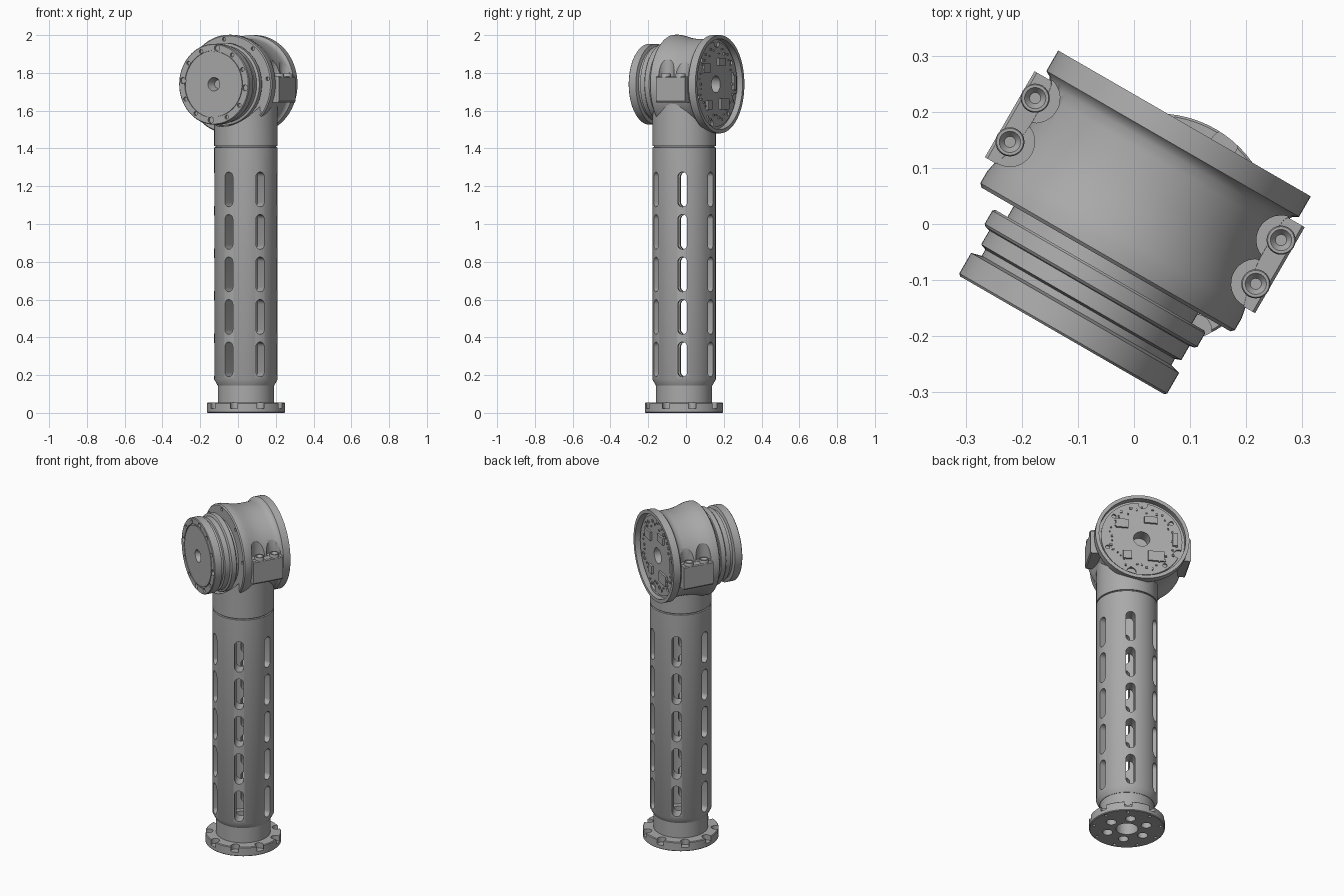
import bpy, bmesh, random
from math import sin, cos, pi, radians
from mathutils import Matrix, Vector

cube = bpy.data.objects.get("Cube")
if cube:
    bpy.data.objects.remove(cube, do_unlink=True)

GREY = (0.4, 0.4, 0.4, 1)
metal = bpy.data.materials.new("metal grey")
metal.use_nodes = True
metal.diffuse_color = GREY
metal.node_tree.nodes["Principled BSDF"].inputs["Base Color"].default_value = GREY

# Frames: the arm column, the head, and the head's horizontal axis (z points to the back)
COLUMN = Matrix.Translation((0.042, -0.01, 0))
HEAD = Matrix.Translation((-0.01, 0.006, 1.74)) @ Matrix.Rotation(radians(-30), 4, 'Z')
AXIS = HEAD @ Matrix.Rotation(radians(-90), 4, 'X')


def move(x, y, z):
    return Matrix.Translation((x, y, z))


def turn(a):
    return Matrix.Rotation(a, 4, 'Z')


def circle(r, n=24):
    return [(r * cos(2 * pi * i / n), r * sin(2 * pi * i / n)) for i in range(n)]


def slot_outline(r, half, n=10):
    pts = []
    for side in (0, 1):
        for i in range(n + 1):
            a = -pi / 2 + pi * side + pi * i / n
            pts.append((r * cos(a) + (-half if side else half), r * sin(a)))
    return pts


def prism(bm, pts, low, high, frame):
    """Add a closed prism over an outline, from low to high along the frame's z."""
    a = [bm.verts.new(frame @ Vector((x, y, low))) for x, y in pts]
    b = [bm.verts.new(frame @ Vector((x, y, high))) for x, y in pts]
    bm.faces.new(a[::-1])
    bm.faces.new(b)
    for i in range(len(pts)):
        j = (i + 1) % len(pts)
        bm.faces.new((a[i], a[j], b[j], b[i]))


def lathe(bm, profile, frame, closed=False, steps=72):
    """Turn a (radius, height) profile around the frame's z."""
    part = bmesh.new()
    vs = [part.verts.new((r, 0, h)) for r, h in profile]
    pairs = list(zip(vs, vs[1:])) + ([(vs[-1], vs[0])] if closed else [])
    es = [part.edges.new(p) for p in pairs]
    bmesh.ops.spin(part, geom=vs + es, cent=(0, 0, 0), axis=(0, 0, 1),
                   angle=2 * pi, steps=steps)
    bmesh.ops.remove_doubles(part, verts=part.verts, dist=1e-5)
    part.transform(frame)
    mesh = bpy.data.meshes.new("turned")
    part.to_mesh(mesh)
    part.free()
    bm.from_mesh(mesh)
    bpy.data.meshes.remove(mesh)


def make(name, bm, cutter=None):
    """Turn a bmesh into an object, cut it if asked, and shade it."""
    def to_object(label, source):
        bmesh.ops.recalc_face_normals(source, faces=source.faces)
        mesh = bpy.data.meshes.new(label)
        source.to_mesh(mesh)
        source.free()
        mesh.materials.append(metal)
        ob = bpy.data.objects.new(label, mesh)
        bpy.context.collection.objects.link(ob)
        return ob
    obj = to_object(name, bm)
    bpy.ops.object.select_all(action='DESELECT')
    bpy.context.view_layer.objects.active = obj
    obj.select_set(True)
    if cutter:
        tool = to_object(name + "_cutter", cutter)
        tool.hide_render = True
        mod = obj.modifiers.new("cut", 'BOOLEAN')
        mod.operation, mod.solver, mod.object = 'DIFFERENCE', 'EXACT', tool
        bpy.ops.object.modifier_apply(modifier=mod.name)
        bpy.data.objects.remove(tool, do_unlink=True)
    bpy.ops.object.shade_smooth_by_angle(angle=radians(30))
    return obj


# Base flange with bolt pockets round the rim and six holes underneath
bm, cut = bmesh.new(), bmesh.new()
lathe(bm, [(0.06, 0), (0.203, 0), (0.207, 0.004), (0.207, 0.051),
           (0.203, 0.055), (0.06, 0.055)], COLUMN, True)
for i in range(6):
    prism(cut, circle(0.028), -0.02, 0.045, COLUMN @ turn(pi / 3 * i) @ move(0.112, 0, 0))
for i in range(9):
    spot = COLUMN @ turn(radians(-108 + 40 * i)) @ move(0.192, 0, 0)
    prism(cut, [(x * 1.1, y) for x, y in circle(0.024)], 0.024, 0.08, spot)
    prism(cut, circle(0.009, 12), -0.02, 0.015, spot @ move(-0.008, 0, 0))
make("base_flange", bm, cut)

# Collar between flange and tube
bm = bmesh.new()
lathe(bm, [(0.06, 0.05), (0.148, 0.05), (0.148, 0.15), (0.06, 0.15)], COLUMN, True)
make("base_collar", bm)

# Thick column tube with six columns of rounded slots
bm, cut = bmesh.new(), bmesh.new()
lathe(bm, [(0.09, 0.145), (0.15, 0.145), (0.168, 0.178), (0.168, 1.405),
           (0.16, 1.407), (0.16, 1.416), (0.09, 1.416)], COLUMN, True)
for i in range(6):
    for row in range(5):
        frame = (COLUMN @ move(0, 0, 0.283 + 0.225 * row) @ turn(radians(60 * i - 3))
                 @ Matrix.Rotation(pi / 2, 4, 'Y'))
        prism(cut, slot_outline(0.025, 0.067), 0.07, 0.2, frame)
make("column_tube", bm, cut)

# Neck saddled against the head
bm, cut = bmesh.new(), bmesh.new()
prism(bm, circle(0.168, 72), 1.413, 1.74, COLUMN)
prism(cut, circle(0.225, 72), -0.4, 0.4, AXIS)
make("neck", bm, cut)

# Head housing: waisted barrel with a recess at the back
bm, cut = bmesh.new(), bmesh.new()
lathe(bm, [(0, -0.08), (0.256, -0.08), (0.262, -0.074), (0.262, -0.05), (0.258, -0.03),
           (0.249, 0), (0.243, 0.03), (0.24, 0.06), (0.24, 0.12), (0.243, 0.14),
           (0.25, 0.152), (0.26, 0.158), (0.26, 0.2), (0.24, 0.2), (0.24, 0.165),
           (0.045, 0.165), (0.045, 0.1), (0, 0.1)], AXIS)
BOLTS = [(side * 0.253, v) for side in (-1, 1) for v in (0.016, 0.106)]
for u, v in BOLTS:
    prism(cut, circle(0.044, 32), 0.042, 0.3, HEAD @ move(u, v, 0))
for i in range(8):
    prism(cut, circle(0.01, 12), -0.1, -0.065, AXIS @ turn(pi / 4 * i - 0.12) @ move(0.24, 0, 0))
make("head_housing", bm, cut)

# Side lugs, each with two socket screws
for side, label in ((1, "left"), (-1, "right")):
    bm = bmesh.new()
    outline = [(0.2, -0.04), (0.273, -0.04), (0.278, -0.035), (0.278, 0.09),
               (0.272, 0.098), (0.2, 0.098)]
    prism(bm, [(side * x, y) for x, y in outline], -0.03, 0.147, AXIS)
    make(label + "_lug", bm)
bm = bmesh.new()
for u, v in BOLTS:
    lathe(bm, [(0, 0.01), (0.01, 0.01), (0.019, 0.022), (0.024, 0.022), (0.026, 0.018),
               (0.026, 0), (0, 0)], HEAD @ move(u, v, 0.035), steps=24)
make("lug_screws", bm)

# Front output hub: stacked discs with a bolt circle and a centre bore
bm, cut = bmesh.new(), bmesh.new()
lathe(bm, [(0, -0.19), (0.022, -0.19), (0.036, -0.236), (0.172, -0.236), (0.172, -0.23),
           (0.178, -0.23), (0.178, -0.236), (0.21, -0.236), (0.214, -0.232),
           (0.214, -0.19), (0.195, -0.185), (0.195, -0.172), (0.206, -0.168),
           (0.206, -0.139), (0.215, -0.137), (0.219, -0.133), (0.219, -0.106),
           (0.215, -0.102), (0.19, -0.102), (0.19, -0.07), (0, -0.07)], AXIS)
for i in range(12):
    prism(cut, circle(0.016 if i % 3 == 0 else 0.011, 16), -0.26, -0.222,
          AXIS @ turn(pi / 6 * i + 0.1) @ move(0.191, 0, 0))
make("output_hub", bm, cut)

# Circuit board in the back recess, with edge notches and mounting holes
bm, cut = bmesh.new(), bmesh.new()
lathe(bm, [(0.045, 0.16), (0.225, 0.16), (0.225, 0.176), (0.045, 0.176)], AXIS, True)
for i, a in enumerate((20, 75, 130, 160, 215, 268, 320)):
    spot = AXIS @ turn(radians(a)) @ move(0.218 if i % 2 else 0.2, 0, 0)
    prism(cut, circle(0.026 if i % 2 else 0.012, 16), 0.15, 0.2, spot)
make("circuit_board", bm, cut)


def box(bm, u, z, w, h, top):
    prism(bm, [(u - w, -z - h), (u + w, -z - h), (u + w, -z + h), (u - w, -z + h)],
          0.17, top, AXIS)


# Chips, connectors and small components
bm = bmesh.new()
for u, z, w, h in ((0.11, 0.085, 0.034, 0.026), (-0.05, 0.12, 0.036, 0.02),
                   (-0.08, -0.105, 0.045, 0.03), (0.08, -0.11, 0.024, 0.024),
                   (-0.185, 0.01, 0.014, 0.04)):
    box(bm, u, z, w, h, 0.187)
make("chips", bm)
random.seed(4)
bm = bmesh.new()
for i in range(40):
    a, r = 2 * pi * i / 40, random.choice((0.165, 0.18, 0.195))
    box(bm, r * cos(a), r * sin(a), random.uniform(0.003, 0.007),
        random.uniform(0.003, 0.007), 0.183)
make("small_components", bm)
